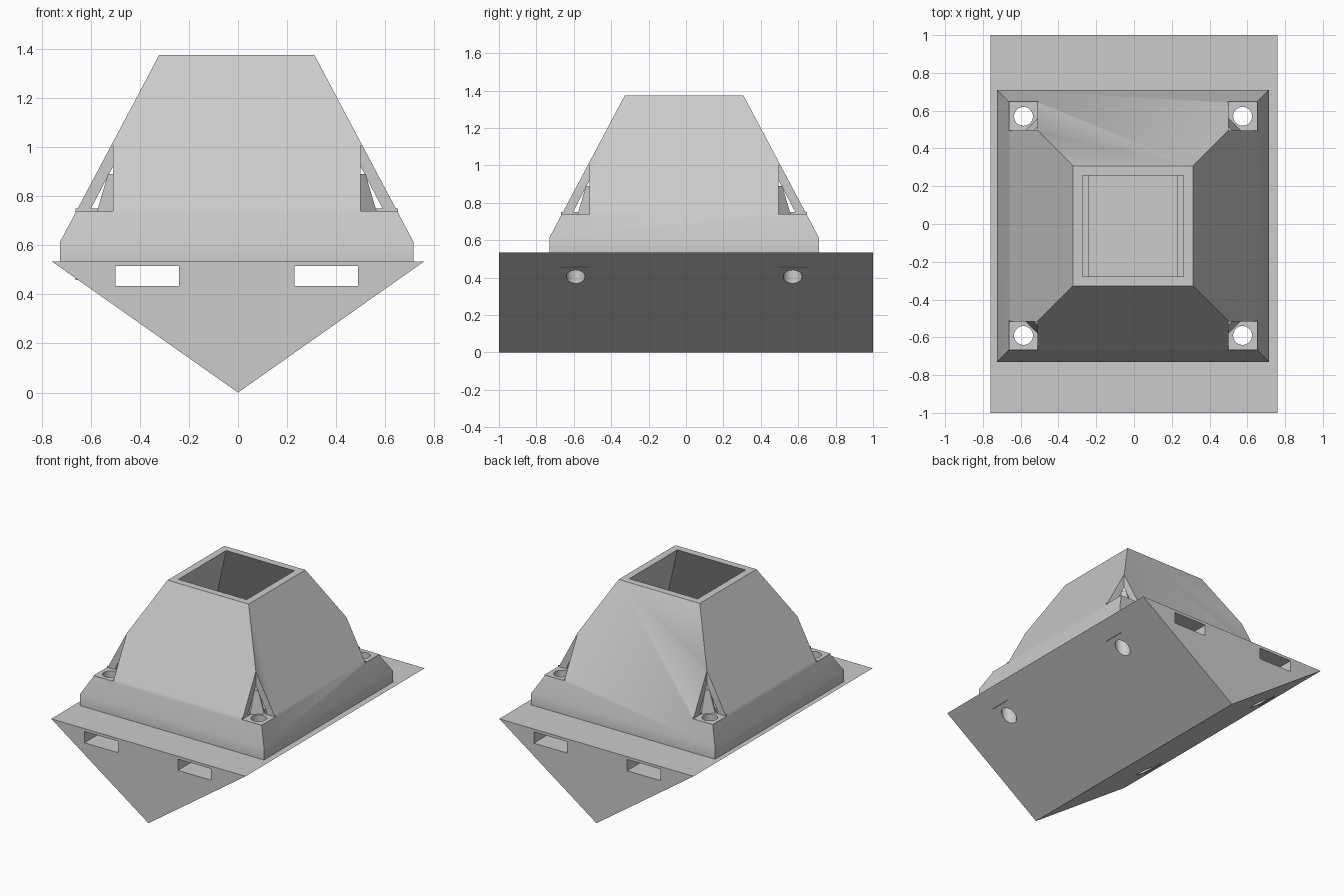
import bpy, bmesh

cube = bpy.data.objects.get("Cube")
if cube:
    bpy.data.objects.remove(cube, do_unlink=True)

OX, OY = -0.005, -0.01   # centre of the hood
SIDES = [(sx, sy) for sx in (-1, 1) for sy in (-1, 1)]

grey = bpy.data.materials.new("light_grey")
grey.use_nodes = True
grey.diffuse_color = (0.6, 0.6, 0.6, 1)
grey.node_tree.nodes["Principled BSDF"].inputs["Base Color"].default_value = (0.6, 0.6, 0.6, 1)


def loft(name, rings):
    """Closed solid through rings of equal point count."""
    bm = bmesh.new()
    loops = [[bm.verts.new(p) for p in ring] for ring in rings]
    n = len(loops[0])
    for a, b in zip(loops, loops[1:]):
        for i in range(n):
            j = (i + 1) % n
            bm.faces.new((a[i], a[j], b[j], b[i]))
    bm.faces.new(loops[0])
    bm.faces.new(loops[-1])
    bmesh.ops.recalc_face_normals(bm, faces=bm.faces)
    mesh = bpy.data.meshes.new(name)
    bm.to_mesh(mesh)
    bm.free()
    mesh.materials.append(grey)
    ob = bpy.data.objects.new(name, mesh)
    bpy.context.collection.objects.link(ob)
    return ob


def square(half, z):
    return [(OX + x * half, OY + y * half, z)
            for x, y in ((-1, -1), (1, -1), (1, 1), (-1, 1))]


def box(name, x0, x1, y0, y1, z0, z1):
    return loft(name, [[(x0, y0, z), (x1, y0, z), (x1, y1, z), (x0, y1, z)] for z in (z0, z1)])


def corner_box(name, sx, sy, near, far, z0, z1):
    xs = sorted((OX + sx * near, OX + sx * far))
    ys = sorted((OY + sy * near, OY + sy * far))
    return box(name, *xs, *ys, z0, z1)


def combine(target, tool, operation):
    mod = target.modifiers.new(operation, 'BOOLEAN')
    mod.operation = operation
    mod.solver = 'EXACT'
    mod.object = tool
    with bpy.context.temp_override(object=target, active_object=target):
        bpy.ops.object.modifier_apply(modifier=mod.name)
    bpy.data.objects.remove(tool, do_unlink=True)


# Triangular wedge running front to back
body = loft("wedge_with_hood", [[(0, y, 0), (0.76, y, 0.535), (-0.76, y, 0.535)] for y in (-1, 1)])

# Tapered hood and its hollow
combine(body, loft("hood", [square(0.72, 0.52), square(0.72, 0.615), square(0.317, 1.375)]), 'UNION')
combine(body, loft("hollow", [square(0.665, 0.5), square(0.665, 0.615), square(0.267, 1.375),
                              square(0.214, 1.475)]), 'DIFFERENCE')

for sx, sy in SIDES:
    # Screw boss, corner recess and inner corner fillet
    combine(body, corner_box("boss", sx, sy, 0.502, 0.658, 0.458, 0.75), 'UNION')
    combine(body, corner_box("recess", sx, sy, 0.505, 1.0, 0.74, 1.2), 'DIFFERENCE')
    fillet = []
    for leg, z in ((0.067, 0.73), (0.02, 0.89)):
        fillet.append([(OX + sx * (0.495 + a), OY + sy * (0.495 + b), z)
                       for a, b in ((0, 0), (leg + 0.01, 0), (leg + 0.01, 0.01),
                                    (0.01, leg + 0.01), (0, leg + 0.01))])
    combine(body, loft("fillet", fillet), 'UNION')

# Strap slots through the whole length
for s in (-1, 1):
    xs = sorted((OX + s * 0.235, OX + s * 0.495))
    combine(body, box("slot", *xs, -1.2, 1.2, 0.435, 0.515), 'DIFFERENCE')

# Screw holes
for sx, sy in SIDES:
    bpy.ops.mesh.primitive_cylinder_add(vertices=32, radius=0.05, depth=0.7,
                                        location=(OX + sx * 0.58, OY + sy * 0.58, 0.45))
    combine(body, bpy.context.object, 'DIFFERENCE')

for poly in body.data.polygons:
    poly.material_index = 0
body.data.materials.clear()
body.data.materials.append(grey)

bpy.ops.object.select_all(action='DESELECT')
body.select_set(True)
bpy.context.view_layer.objects.active = body
bpy.ops.object.shade_smooth_by_angle()
